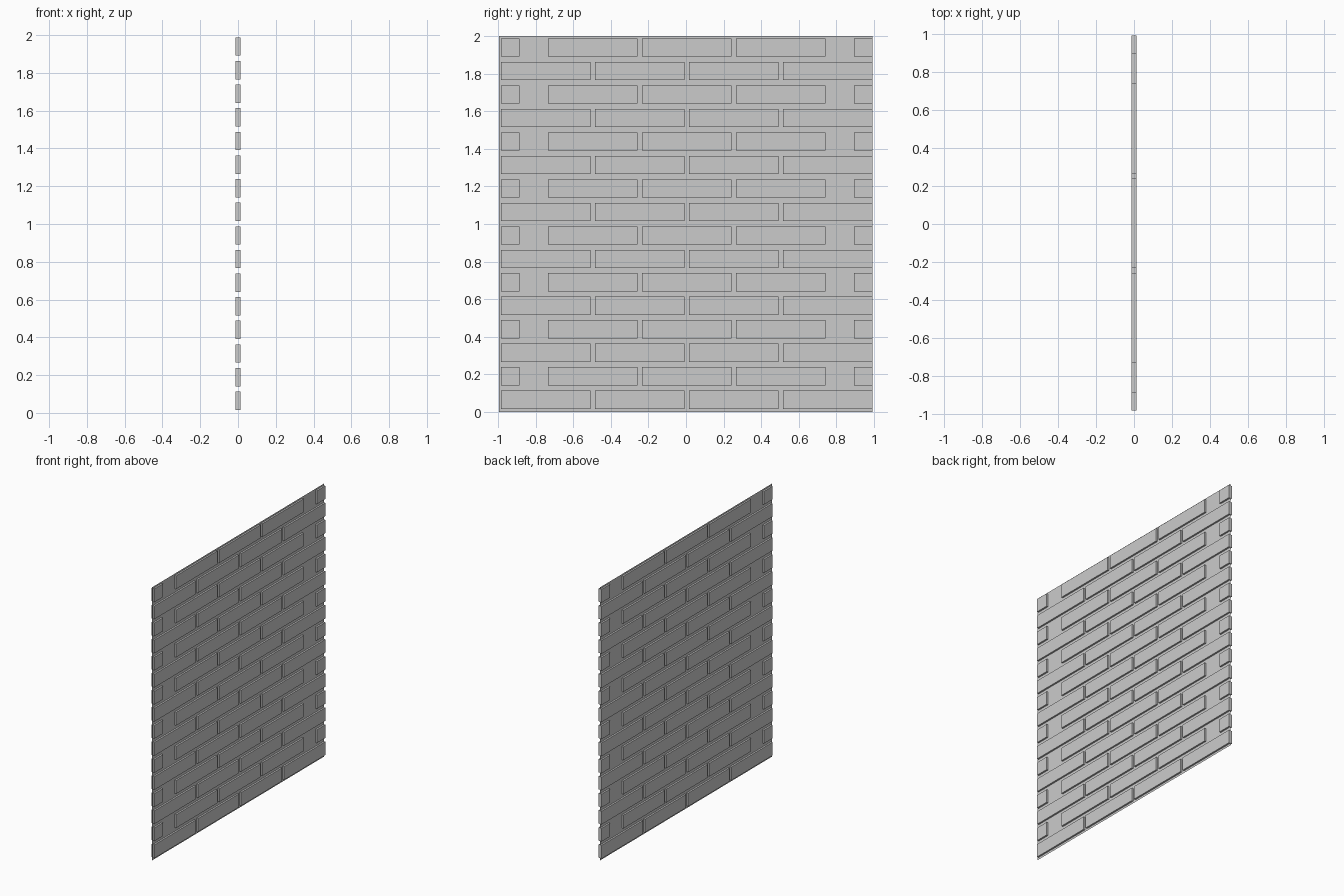
import bpy, bmesh
from mathutils import Matrix

if "Cube" in bpy.data.objects:
    bpy.data.objects.remove(bpy.data.objects["Cube"])

THICK, BRICK_H, BRICK_L, PITCH = 0.025, 0.097, 0.476, 0.5
ROWS, ROW_STEP, Z0 = 16, 0.125, 0.0160
Y0, END_L = -0.983, 0.098


def finish(bm, name):
    mesh = bpy.data.meshes.new(name)
    bm.to_mesh(mesh)
    bm.free()
    bpy.context.collection.objects.link(bpy.data.objects.new(name, mesh))


def add_brick(bm, y, z, length):
    centre = Matrix.Translation((0, y + length / 2, z + BRICK_H / 2))
    bmesh.ops.create_cube(bm, size=1, matrix=centre @ Matrix.Diagonal((THICK, length, BRICK_H, 1)))


# Thin mortar sheet through the middle of the wall
bm = bmesh.new()
corners = [(0, -0.995, 0), (0, 0.993, 0), (0, 0.993, 2), (0, -0.995, 2)]
bm.faces.new([bm.verts.new(c) for c in corners])
finish(bm, "mortar_sheet")

# Running-bond courses: four full bricks, alternating with three plus short ends
for row in range(ROWS):
    bm = bmesh.new()
    z = Z0 + row * ROW_STEP
    if row % 2 == 0:
        for i in range(4):
            add_brick(bm, Y0 + i * PITCH, z, BRICK_L)
    else:
        add_brick(bm, Y0, z, END_L)
        for i in range(3):
            add_brick(bm, Y0 + PITCH / 2 + i * PITCH, z, BRICK_L)
        add_brick(bm, 0.993 - END_L, z, END_L)
    finish(bm, f"brick_course_{row + 1:02d}")
